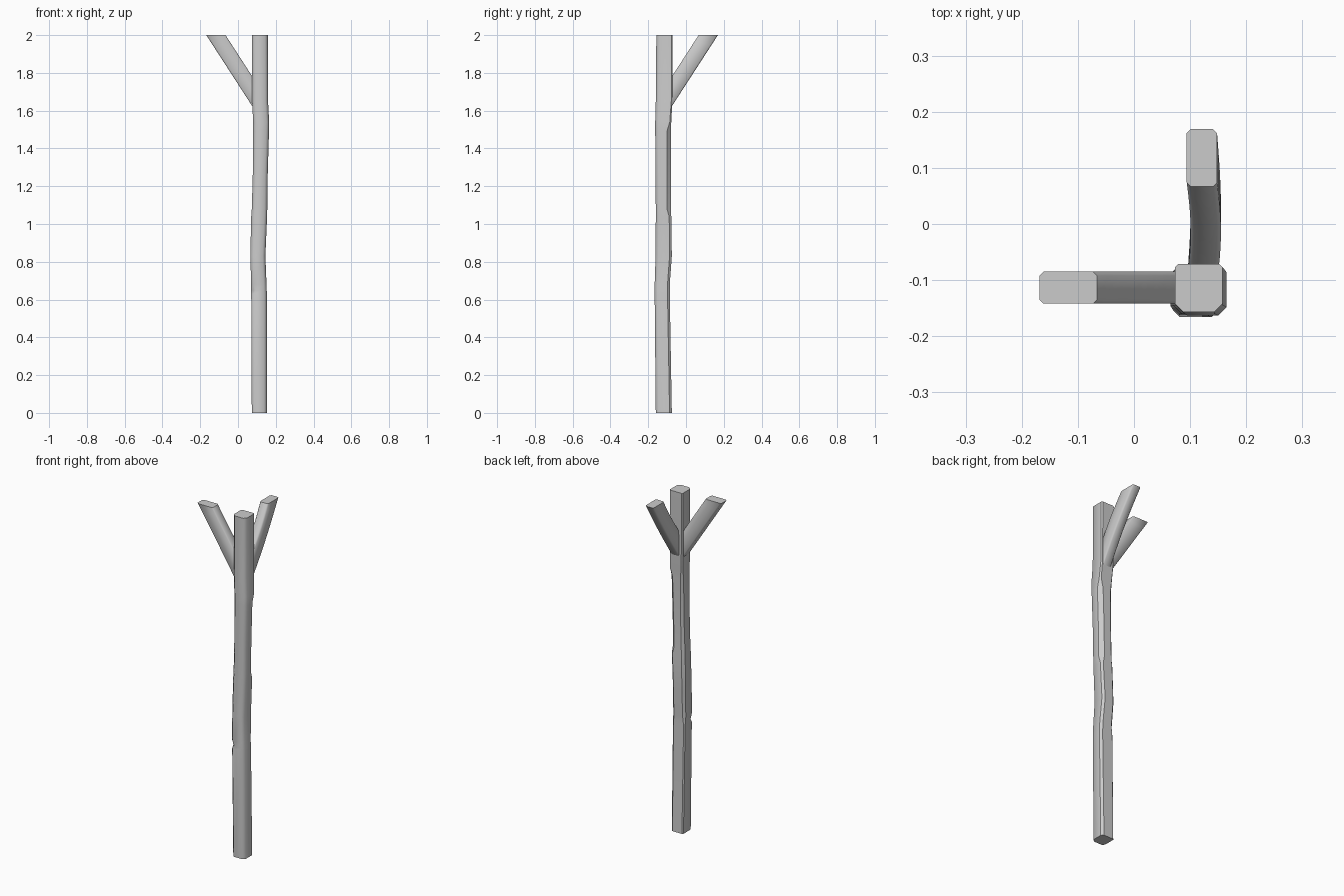
import bpy, bmesh, math
from mathutils import Vector

cube = bpy.data.objects.get("Cube")
if cube:
    bpy.data.objects.remove(cube)

grey = bpy.data.materials.new("weathered_grey")
grey.use_nodes = True
colour = (0.6, 0.6, 0.6, 1)
grey.diffuse_color = colour
grey.node_tree.nodes["Principled BSDF"].inputs["Base Color"].default_value = colour


def chamfered(corners, cuts):
    """Turn four corners into an eight-point ring with cut corners."""
    ring = []
    for i, (p, c) in enumerate(zip(corners, cuts)):
        for q in (corners[i - 1], corners[(i + 1) % 4]):
            ring.append(p + (q - p).normalized() * c)
    return ring


def loft(name, rings, hard_columns=()):
    """Skin a stack of rings, smooth along it and sharp at the ends."""
    bm = bmesh.new()
    rows = [[bm.verts.new(p) for p in ring] for ring in rings]
    n = len(rows[0])
    for a, b in zip(rows, rows[1:]):
        for i in range(n):
            j = (i + 1) % n
            bm.faces.new((a[i], a[j], b[j], b[i])).smooth = True
    caps = [bm.faces.new(rows[0][::-1]), bm.faces.new(rows[-1])]
    for cap in caps:
        for edge in cap.edges:
            edge.smooth = False
    # hewn strips keep crisp borders
    for a, b in zip(rows, rows[1:]):
        for i in hard_columns:
            bm.edges.get((a[i], b[i])).smooth = False
    bmesh.ops.recalc_face_normals(bm, faces=bm.faces)
    mesh = bpy.data.meshes.new(name)
    bm.to_mesh(mesh)
    bm.free()
    mesh.materials.append(grey)
    obj = bpy.data.objects.new(name, mesh)
    bpy.context.collection.objects.link(obj)
    return obj


# Crooked post: height, x range, y range, cuts at front -x, back +x, back -x
post_sections = [
    (0, .073, .153, -.16, -.075, .012, .012, .006),
    (.63, .070, .153, -.166, -.086, .012, .012, .006),
    (.65, .070, .152, -.166, -.086, .024, .012, .008),
    (.68, .070, .151, -.166, -.086, .012, .012, .012),
    (.83, .065, .145, -.161, -.075, .015, .012, .014),
    (1.04, .070, .154, -.16, -.078, .015, .011, .014),
    (1.08, .073, .155, -.16, -.08, .015, .021, .014),
    (1.25, .078, .157, -.161, -.08, .015, .021, .013),
    (1.49, .080, .164, -.163, -.08, .015, .021, .012),
    (1.54, .080, .165, -.163, -.078, .015, .008, .008),
    (1.65, .075, .159, -.16, -.072, .015, .006, .006),
    (2, .073, .158, -.157, -.071, .015, .006, .006),
]
rings = []
for z, x0, x1, y0, y1, front, strip, back in post_sections:
    corners = [Vector((x0, y0, z)), Vector((x1, y0, z)),
               Vector((x1, y1, z)), Vector((x0, y1, z))]
    rings.append(chamfered(corners, (front, .015, strip, back)))
loft("post", rings, hard_columns=(4, 5, 6, 7))


def brace(name, place, side, bend):
    """Slanting arm from inside the post to a level cut at the top."""
    under, over = Vector((-.03, 1.58)), Vector((-.03, 1.737))
    under_top, over_top = Vector((.242, 2)), Vector((.14, 2))
    rings, steps = [], 8
    for k in range(steps + 1):
        t = k / steps
        low, high = under.lerp(under_top, t), over.lerp(over_top, t)
        shift = bend * math.sin(math.pi * t)
        corners = [place(d, s + shift, z) for (d, z), s in
                   ((low, side[0]), (low, side[1]),
                    (high, side[1]), (high, side[0]))]
        rings.append(chamfered(corners, [.007] * 4))
    loft(name, rings)


# Two arms: one reaching sideways, one reaching back
brace("side_brace", lambda d, s, z: Vector((.074 - d, s, z)), (-.142, -.085), 0)
brace("back_brace", lambda d, s, z: Vector((s, d - .073, z)), (.094, .148), .007)
